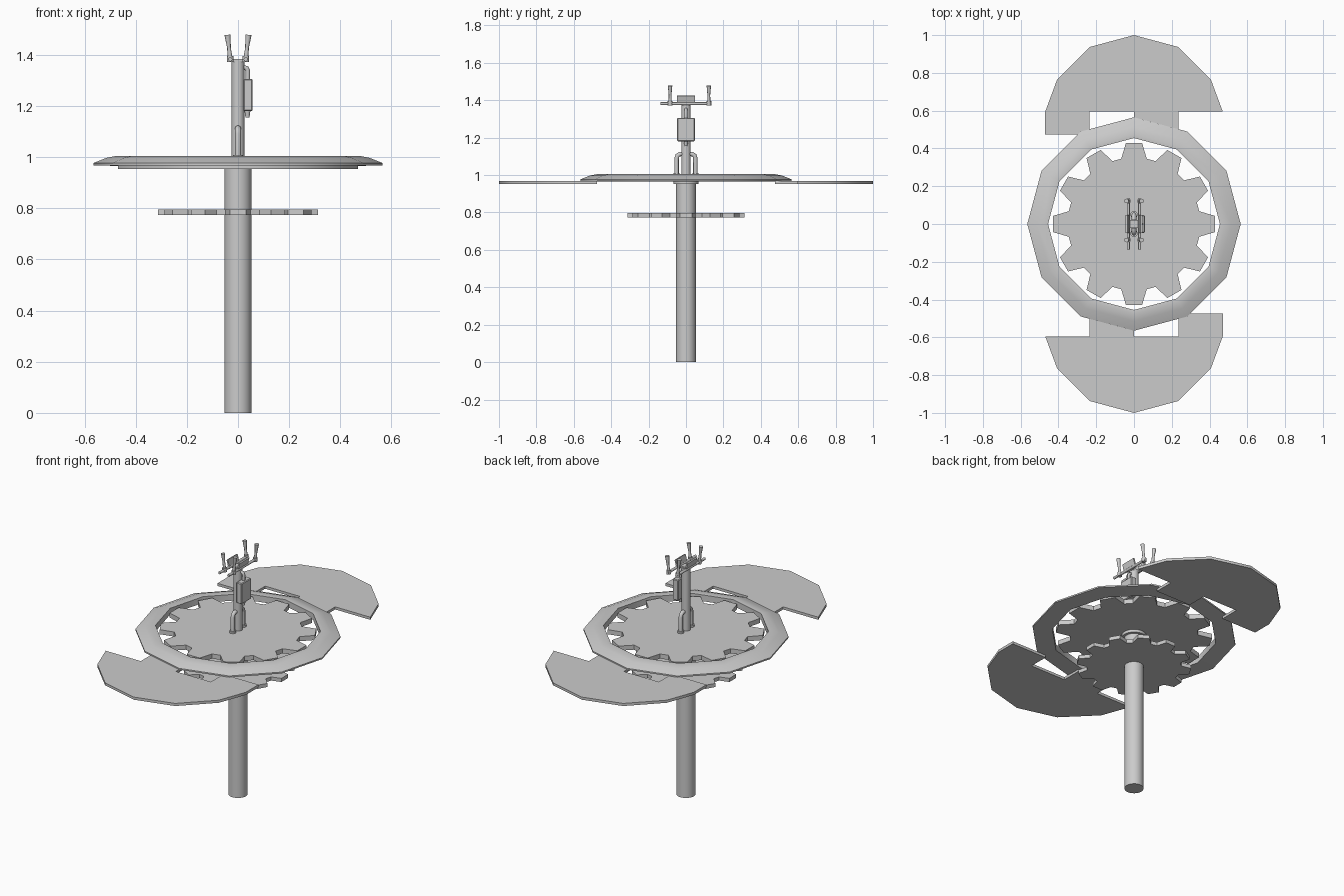
import bpy, bmesh, math
from mathutils import Vector, Matrix

if "Cube" in bpy.data.objects:
    bpy.data.objects.remove(bpy.data.objects["Cube"])


def finish(name, bm, smooth=None):
    bmesh.ops.recalc_face_normals(bm, faces=bm.faces[:])
    me = bpy.data.meshes.new(name)
    bm.to_mesh(me)
    bm.free()
    if smooth:
        me.shade_smooth()
        me.set_sharp_from_angle(angle=math.radians(smooth))
    ob = bpy.data.objects.new(name, me)
    bpy.context.collection.objects.link(ob)
    return ob


def prism(name, outline, z0, z1, smooth=None):
    bm = bmesh.new()
    f = bm.faces.new([bm.verts.new((x, y, z0)) for x, y in outline])
    r = bmesh.ops.extrude_face_region(bm, geom=[f])
    bmesh.ops.translate(bm, vec=(0, 0, z1 - z0),
                        verts=[v for v in r["geom"] if isinstance(v, bmesh.types.BMVert)])
    return finish(name, bm, smooth)


def rod(name, a, b, r1, r2=None, sides=16):
    a, b = Vector(a), Vector(b)
    bm = bmesh.new()
    m = Matrix.Translation((a + b) / 2) @ (b - a).to_track_quat('Z', 'Y').to_matrix().to_4x4()
    bmesh.ops.create_cone(bm, cap_ends=True, segments=sides, radius1=r1,
                          radius2=r1 if r2 is None else r2, depth=(b - a).length, matrix=m)
    return finish(name, bm, 45)


def box(name, loc, size, tilt=0, bevel=0):
    bm = bmesh.new()
    m = Matrix.Translation(loc) @ Matrix.Rotation(tilt, 4, 'Y') @ Matrix.Diagonal((*size, 1))
    bmesh.ops.create_cube(bm, size=1, matrix=m)
    if bevel:
        bmesh.ops.bevel(bm, geom=bm.edges[:], offset=bevel, segments=1, affect='EDGES')
    return finish(name, bm)


def tube(name, pts, r):
    cu = bpy.data.curves.new(name, 'CURVE')
    cu.dimensions = '3D'
    cu.bevel_depth, cu.bevel_resolution, cu.use_fill_caps = r, 2, True
    sp = cu.splines.new('POLY')
    sp.points.add(len(pts) - 1)
    for p, co in zip(sp.points, pts):
        p.co = (*co, 1)
    ob = bpy.data.objects.new(name, cu)
    bpy.context.collection.objects.link(ob)
    return ob


def gear(name, tip, root, z0, z1, teeth=12):
    pts = []
    for i in range(teeth):
        for da, r in ((-11, root), (-5.8, tip), (5.8, tip), (11, root)):
            a = math.radians(360 / teeth * i + da)
            pts.append((r * math.cos(a), r * math.sin(a)))
    return prism(name, pts, z0, z1)


# main pole and collar, slimmer upper mast
rod("main_pole", (0, 0, 0), (0, 0, 0.98), 0.053, sides=24)
rod("pole_collar", (0, 0, 0.953), (0, 0, 0.972), 0.068, sides=24)
rod("upper_mast", (0, 0, 0.98), (0, 0, 1.375), 0.025)

# toothed discs
gear("upper_gear", 0.43, 0.352, 0.97, 0.998)
gear("lower_gear", 0.315, 0.26, 0.774, 0.796)

# twelve-sided domed ring
profile = [(0.455, 0.965), (0.565, 0.968), (0.565, 0.977), (0.515, 0.997), (0.475, 1.005), (0.455, 1.003)]
bm = bmesh.new()
N = 12
loops = [[bm.verts.new((r * math.cos(2 * math.pi * i / N), r * math.sin(2 * math.pi * i / N), z))
          for r, z in profile] for i in range(N)]
for i in range(N):
    a, b = loops[i], loops[(i + 1) % N]
    for j in range(len(profile)):
        k = (j + 1) % len(profile)
        bm.faces.new((a[j], a[k], b[k], b[j]))
finish("outer_ring", bm, 45)

# two platforms with stepped inner edges, turned half round from each other
blade = [(-0.47, 0.475), (-0.47, 0.595), (-0.407, 0.765), (-0.235, 0.937), (0, 1), (0.235, 0.937),
         (0.407, 0.765), (0.47, 0.595), (0.235, 0.595), (0.235, 0.475), (0, 0.475), (0, 0.595),
         (-0.235, 0.595), (-0.235, 0.475)]
for s, side in ((1, "back"), (-1, "front")):
    prism(side + "_platform", [(s * x, s * y) for x, y in blade], 0.953, 0.969, 45)

# bent support tubes at the mast foot
for s, side in ((1, "back"), (-1, "front")):
    tube(side + "_foot_tube", [(0, s * 0.05, 0.98), (0, s * 0.05, 1.09), (0, s * 0.046, 1.104),
                               (0, s * 0.034, 1.112), (0, 0, 1.114)], 0.012)
    rod(side + "_foot_flange", (0, s * 0.05, 0.995), (0, s * 0.05, 1.008), 0.019)

# control box with hook pipe and nozzle
box("control_box", (0.039, 0, 1.243), (0.036, 0.094, 0.126), bevel=0.004)
tube("box_pipe", [(0.038, 0, 1.3), (0.038, 0, 1.338), (0.034, 0, 1.347), (0.024, 0, 1.351), (0, 0, 1.351)], 0.009)
rod("box_nozzle", (0.037, 0, 1.155), (0.037, 0, 1.185), 0.008, 0.012)

# top cradle: crossbar, leaning plates, rails and posts
box("cradle_base", (0, 0, 1.377), (0.055, 0.04, 0.012))
for s, side in ((1, "right"), (-1, "left")):
    box(side + "_cradle_plate", (s * 0.033, 0, 1.40), (0.009, 0.094, 0.052), tilt=s * 0.25)
    rod(side + "_rail", (s * 0.03, -0.135, 1.382), (s * 0.03, 0.135, 1.382), 0.008, sides=12)
    for y, end in ((-0.085, "front"), (0.122, "back")):
        nm = f"{side}_{end}_post"
        rod(nm, (s * 0.03, y, 1.38), (s * 0.036, y, 1.435), 0.009, 0.007, sides=12)
        rod(nm + "_grip", (s * 0.035, y, 1.425), (s * 0.041, y, 1.478), 0.007, 0.012, sides=12)
        rod(nm + "_joint", (s * 0.03, y, 1.372), (s * 0.031, y, 1.395), 0.013, sides=12)
